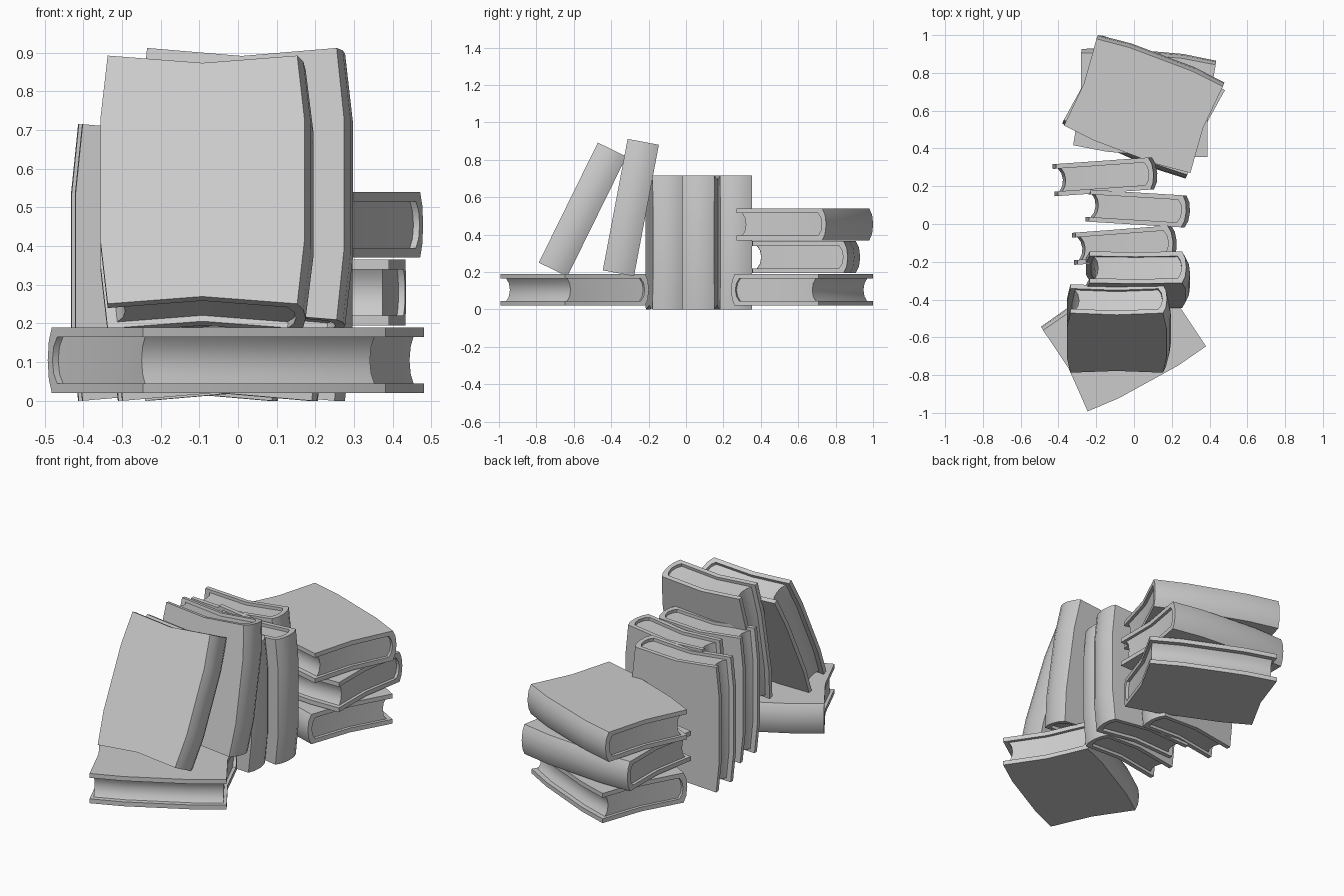
import bpy, bmesh
from math import radians
from mathutils import Matrix

if "Cube" in bpy.data.objects:
    bpy.data.objects.remove(bpy.data.objects["Cube"])

HW, HT, BOARD = 0.245, 0.085, 0.025      # half width, half thickness, board thickness
HL = 0.3575                              # half length along the spine
INNER = HT - BOARD


def shape(u, w, t, half):
    """Barrel the sides and pinch the ends; t runs -1..1 along the spine."""
    if abs(t) < 1:
        return (u * 1.075, t * half, w)
    pinch = 0.021 * max(0, 1 - abs(u) / HW)
    return (u, t * (half - pinch), w)


STATIONS = (-1, -0.5, 0.5, 1)


def finish(bm, name, matrix):
    bmesh.ops.recalc_face_normals(bm, faces=bm.faces)
    me = bpy.data.meshes.new(name)
    bm.to_mesh(me)
    bm.free()
    ob = bpy.data.objects.new(name, me)
    bpy.context.collection.objects.link(ob)
    ob.matrix_world = matrix
    bpy.ops.object.select_all(action='DESELECT')
    ob.select_set(True)
    bpy.context.view_layer.objects.active = ob
    bpy.ops.object.shade_smooth_by_angle(angle=radians(32))


def sweep(bm, ring, half):
    """Run a closed cross-section along the spine direction."""
    rows = [[bm.verts.new(shape(u, w, t, half)) for u, w in ring] for t in STATIONS]
    n = len(ring)
    for a, b in zip(rows, rows[1:]):
        for i in range(n):
            j = (i + 1) % n
            bm.faces.new((a[i], a[j], b[j], b[i]))
    return rows


# curved spine, outside and inside
SPINE = [(HW, HT), (HW + .016, .05), (HW + .022, 0), (HW + .016, -.05), (HW, -HT)]
SPINE_IN = [(u - BOARD, w * INNER / HT) for u, w in SPINE]


def cover(name, matrix):
    outer = [(-HW, HT), (0, HT)] + SPINE + [(0, -HT), (-HW, -HT)]
    inner = [(-HW, INNER), (0, INNER)] + SPINE_IN + [(0, -INNER), (-HW, -INNER)]
    bm = bmesh.new()
    rows = sweep(bm, outer + inner[::-1], HL)
    n = len(outer)
    for r in (rows[0], rows[-1]):
        for i in range(n - 1):
            bm.faces.new((r[i], r[i + 1], r[2 * n - 2 - i], r[2 * n - 1 - i]))
    finish(bm, name, matrix)


def pages(name, matrix):
    fore = [(-.22, -INNER), (-.205, -.035), (-.199, 0), (-.205, .035), (-.22, INNER)]
    ring = fore + [(0, INNER)] + SPINE_IN + [(0, -INNER)]
    bm = bmesh.new()
    rows = sweep(bm, ring, HL - 0.017)
    for r in (rows[0], rows[-1]):
        bm.faces.new(r[:6] + [r[11]])
        bm.faces.new(r[5:])
    finish(bm, name, matrix)


def book(name, loc, turn, tilt=0):
    """turn: about vertical; tilt: 0 lies flat, 90 stands upright."""
    m = (Matrix.Translation(loc) @ Matrix.Rotation(radians(turn), 4, 'Z')
         @ Matrix.Rotation(radians(tilt), 4, 'X'))
    cover(name + "_cover", m)
    pages(name + "_pages", m)


# stack of three at the back
book("stack_bottom_book", (.055, .630, .105), 246)
book("stack_middle_book", (.055, .630, .280), 85)
book("stack_top_book", (.050, .625, .455), 69.4)

# row of upright books
book("upright_back_book", (-.163, .250, HL), 4, 90)
book("upright_middle_book", (.010, .082, HL), -3.5, 90)
book("upright_front_book", (-.060, -.112, HL), 4.3, 90)

# flat book at the front with two books leaning above it
book("front_flat_book", (-.050, -.605, .105), 118.8)
book("leaning_back_book", (.010, -.295, .545), 0, 79.3)
book("leaning_front_book", (-.092, -.553, .534), 0, 63.8)
